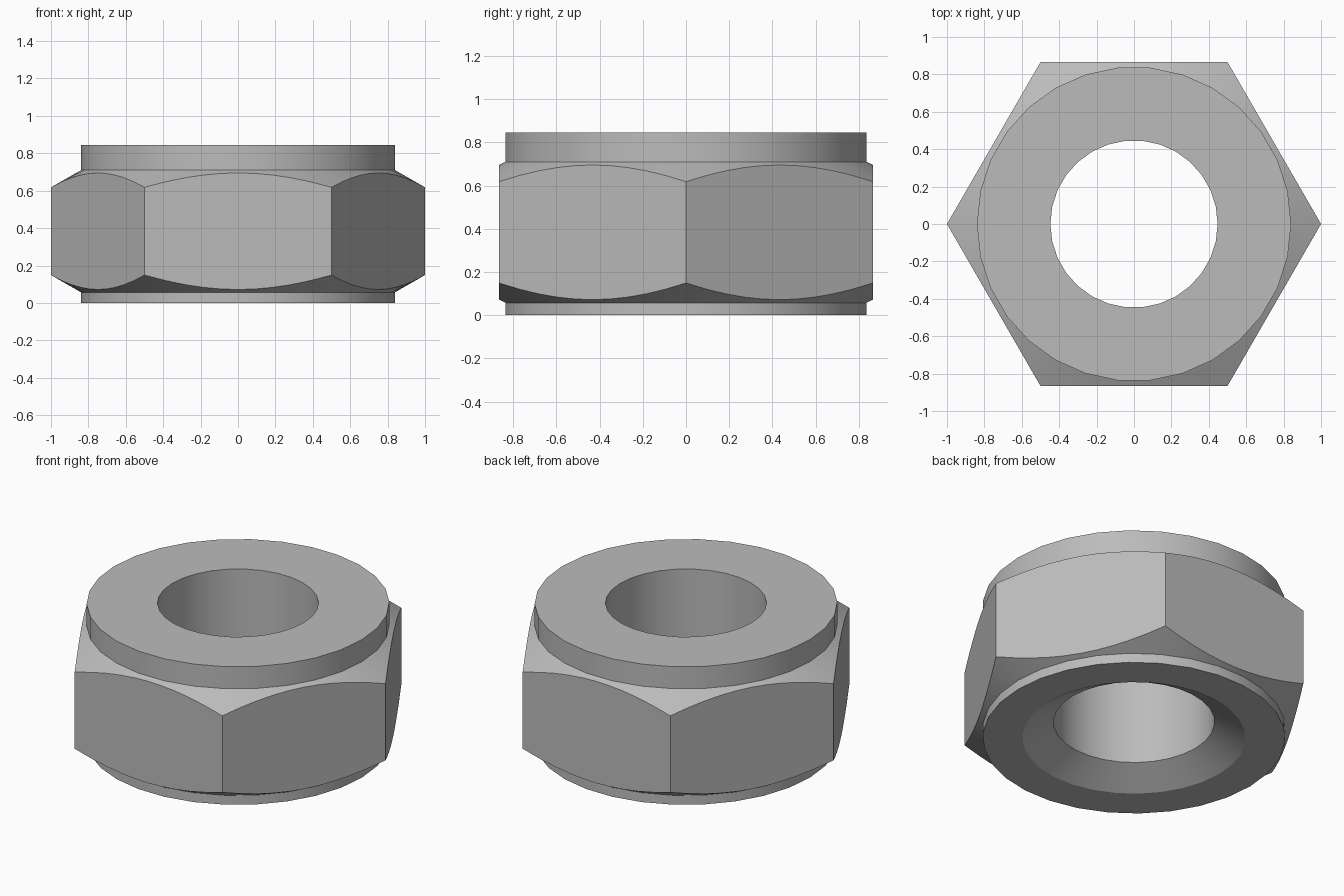
import bpy, bmesh
from math import cos, sin, pi, radians

cube = bpy.data.objects.get("Cube")
if cube:
    bpy.data.objects.remove(cube, do_unlink=True)

STEPS = 60          # samples around the nut, ten per hexagon side
COLLAR, BORE, SINK = 0.84, 0.447, 0.62
HEIGHT = 0.845
SLOPE = 0.575       # chamfer cone steepness

steel = bpy.data.materials.new("steel grey")
steel.use_nodes = True
grey = (0.5, 0.5, 0.5, 1)
steel.diffuse_color = grey
steel.node_tree.nodes["Principled BSDF"].inputs["Base Color"].default_value = grey


def polygon_radius(sides, corner, angle):
    """Distance to the outline of a regular polygon with a corner on +x."""
    half = pi / sides
    return corner * cos(half) / cos(angle % (2 * half) - half)


def ring(bm, sides, corner, height):
    """Loop of vertices on a polygon; height is a function of radius."""
    verts = []
    for i in range(STEPS):
        a = 2 * pi * i / STEPS
        r = polygon_radius(sides, corner, a + 1e-9)
        verts.append(bm.verts.new((r * cos(a), r * sin(a), height(r))))
    return verts


def level(z):
    return lambda r: z


bm = bmesh.new()
# Closed loop of rings: outer wall going up, then down through the bore
rings = [
    ring(bm, 30, SINK, level(0)),
    ring(bm, 30, COLLAR, level(0)),
    ring(bm, 30, COLLAR, level(0.057)),
    ring(bm, 6, 1, lambda r: 0.057 + (r - COLLAR) * SLOPE),
    ring(bm, 6, 1, lambda r: 0.71 - (r - COLLAR) * SLOPE),
    ring(bm, 30, COLLAR, level(0.71)),
    ring(bm, 30, COLLAR, level(HEIGHT)),
    ring(bm, 30, BORE, level(HEIGHT)),
    ring(bm, 30, BORE, level(0.1)),
]
for low, high in zip(rings, rings[1:] + rings[:1]):
    for i in range(STEPS):
        j = (i + 1) % STEPS
        bm.faces.new((low[i], low[j], high[j], high[i]))
bmesh.ops.recalc_face_normals(bm, faces=bm.faces)

mesh = bpy.data.meshes.new("hex_nut")
bm.to_mesh(mesh)
bm.free()
mesh.materials.append(steel)
nut = bpy.data.objects.new("hex_nut", mesh)
bpy.context.collection.objects.link(nut)

# Smooth round walls, crisp rims and hexagon corners
bpy.ops.object.select_all(action="DESELECT")
nut.select_set(True)
bpy.context.view_layer.objects.active = nut
bpy.ops.object.shade_smooth_by_angle(angle=radians(25))
